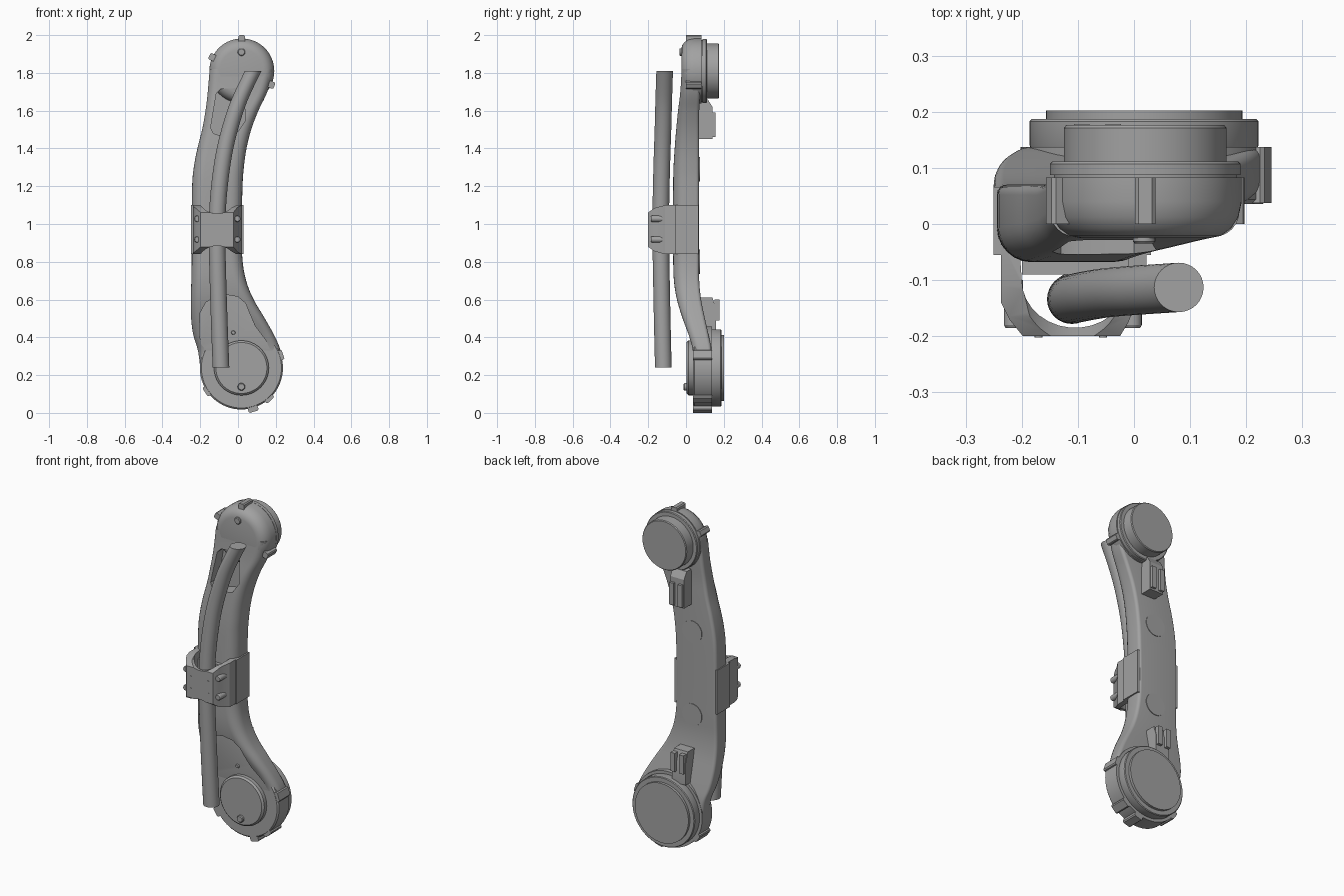
import bpy
import bmesh
from math import sin, cos, pi, radians

default_cube = bpy.data.objects.get("Cube")
if default_cube:
    bpy.data.objects.remove(default_cube, do_unlink=True)

grey = bpy.data.materials.new("plain grey")
grey.use_nodes = True
GREY_VALUE = (0.36, 0.36, 0.36, 1)
grey.diffuse_color = GREY_VALUE
grey.node_tree.nodes["Principled BSDF"].inputs["Base Color"].default_value = GREY_VALUE


def finish(name, bm):
    """Turn a bmesh into a named object with the grey material."""
    bmesh.ops.recalc_face_normals(bm, faces=bm.faces)
    mesh = bpy.data.meshes.new(name)
    bm.to_mesh(mesh)
    bm.free()
    mesh.materials.append(grey)
    obj = bpy.data.objects.new(name, mesh)
    bpy.context.collection.objects.link(obj)
    return obj


def select_only(obj):
    bpy.ops.object.select_all(action="DESELECT")
    obj.select_set(True)
    bpy.context.view_layer.objects.active = obj


def loft(name, rings):
    """Skin a list of equal point rings and cap both ends."""
    bm = bmesh.new()
    loops = [[bm.verts.new(point) for point in ring] for ring in rings]
    count = len(loops[0])
    for low, high in zip(loops, loops[1:]):
        for i in range(count):
            j = (i + 1) % count
            bm.faces.new((low[i], low[j], high[j], high[i]))
    bm.faces.new(loops[0])
    bm.faces.new(loops[-1])
    return finish(name, bm)


def prism(name, outline, axis, start, end):
    """Extrude a flat outline along one axis."""
    place = {
        "x": lambda a, b, depth: (depth, a, b),
        "y": lambda a, b, depth: (a, depth, b),
        "z": lambda a, b, depth: (a, b, depth),
    }[axis]
    return loft(name, [[place(a, b, depth) for a, b in outline] for depth in (start, end)])


def box(name, x, y, z):
    corners = [(x[0], z[0]), (x[1], z[0]), (x[1], z[1]), (x[0], z[1])]
    return prism(name, corners, "y", *y)


def turned(name, x, z, profile, sides=64):
    """Revolve (radius, y) steps about an axis parallel to y."""
    angles = [2 * pi * i / sides for i in range(sides)]
    return loft(name, [[(x + r * cos(t), y, z + r * sin(t)) for t in angles] for r, y in profile])


def smooth_rows(rows, steps=5):
    """Catmull-Rom interpolation through rows of numbers."""
    result = []
    for i in range(len(rows) - 1):
        a, b, c, d = rows[max(i - 1, 0)], rows[i], rows[i + 1], rows[min(i + 2, len(rows) - 1)]
        for step in range(steps):
            t = step / steps
            result.append([q + t / 2 * (r - p + t * (2 * p - 5 * q + 4 * r - s + t * (3 * (q - r) + s - p)))
                           for p, q, r, s in zip(a, b, c, d)])
    return result + [rows[-1]]


def boolean(obj, cutter, operation="DIFFERENCE"):
    mod = obj.modifiers.new("cut", "BOOLEAN")
    mod.object, mod.operation, mod.solver = cutter, operation, "EXACT"
    select_only(obj)
    bpy.ops.object.modifier_apply(modifier=mod.name)
    bpy.data.objects.remove(cutter, do_unlink=True)


def body_ring(z, left, right, front, back):
    """Rounded section: soft front corners, tight back corners."""
    soft, tight = 0.45 * (back - front), 0.018
    corners = [(left, front, 1, 1, soft, 180), (right, front, -1, 1, soft, 270),
               (right, back, -1, -1, tight, 0), (left, back, 1, -1, tight, 90)]
    ring = []
    for x, y, dx, dy, radius, turn in corners:
        for k in range(7):
            t = radians(turn + 15 * k)
            ring.append((x + radius * (dx + cos(t)), y + radius * (dy + sin(t)), z))
    return ring


# Curved arm between the two joints: z, left, right, front, back
arm_rows = [
    (0.24, -0.20, 0.235, 0.038, 0.135),
    (0.33, -0.212, 0.225, 0.036, 0.135),
    (0.41, -0.236, 0.192, 0.015, 0.12),
    (0.5, -0.248, 0.142, -0.018, 0.1),
    (0.6, -0.25, 0.083, -0.048, 0.08),
    (0.7, -0.247, 0.043, -0.064, 0.07),
    (0.82, -0.245, 0.023, -0.068, 0.07),
    (1.0, -0.245, 0.02, -0.068, 0.07),
    (1.2, -0.243, 0.024, -0.068, 0.07),
    (1.3, -0.234, 0.031, -0.066, 0.07),
    (1.4, -0.215, 0.045, -0.06, 0.07),
    (1.5, -0.19, 0.07, -0.052, 0.07),
    (1.6, -0.172, 0.108, -0.042, 0.07),
    (1.7, -0.16, 0.155, -0.03, 0.075),
    (1.82, -0.15, 0.188, -0.023, 0.08),
]
arm = loft("arm_body", [body_ring(*row) for row in smooth_rows(arm_rows)])

# Pockets sunk into the arm front
boolean(arm, prism("upper_pocket_cutter", [
    (-0.145, 1.51), (-0.13, 1.48), (-0.1, 1.47), (0, 1.49), (0.04, 1.55),
    (0.03, 1.69), (0, 1.72), (-0.09, 1.715), (-0.115, 1.69)], "y", -0.2, 0.03))
boolean(arm, prism("lower_pocket_cutter", [
    (-0.18, 0.29), (-0.205, 0.42), (-0.2, 0.53), (-0.17, 0.585), (-0.12, 0.615), (-0.06, 0.625),
    (0, 0.615), (0.04, 0.58), (0.06, 0.53), (0.09, 0.46), (0.15, 0.38), (0.19, 0.29)],
    "y", -0.2, 0.034))

# Upper joint
UP_X, UP_Z = 0.02, 1.81
turned("upper_joint_housing", UP_X, UP_Z, [
    (0.115, -0.025), (0.135, -0.021), (0.153, -0.008), (0.166, 0.012), (0.172, 0.04), (0.172, 0.083)])
turned("upper_joint_groove", UP_X, UP_Z, [(0.163, 0.08), (0.163, 0.09)])
turned("upper_joint_flange", UP_X, UP_Z, [(0.17, 0.087), (0.17, 0.107), (0.166, 0.111)])
turned("upper_joint_disc", UP_X, UP_Z, [(0.145, 0.1), (0.145, 0.171), (0.141, 0.176)])

# Lower joint
LOW_X, LOW_Z = 0.018, 0.238
turned("lower_joint_housing", LOW_X, LOW_Z, [(0.212, 0.036), (0.22, 0.044), (0.22, 0.137)])
turned("lower_joint_cap", LOW_X, LOW_Z, [(0.135, 0.003), (0.145, 0.013), (0.145, 0.045)])
turned("lower_joint_flange", LOW_X, LOW_Z, [(0.2, 0.13), (0.204, 0.14), (0.204, 0.183), (0.2, 0.187)])
turned("lower_joint_disc", LOW_X, LOW_Z, [(0.175, 0.18), (0.175, 0.202)])


def lug(name, x, z, angle, reach, half, front, back):
    """Small block standing out from a joint rim."""
    c, s = cos(radians(angle)), sin(radians(angle))
    outline = [(0.13, -half), (reach - 0.006, -half), (reach, 0.006 - half),
               (reach, half - 0.006), (reach - 0.006, half), (0.13, half)]
    prism(name, [(x + u * c - v * s, z + u * s + v * c) for u, v in outline], "y", front, back)


for angle in (90, 155, -25):
    lug("upper_joint_lug", UP_X, UP_Z, angle, 0.19, 0.018, 0, 0.083)
for angle, reach in ((18, 0.232), (-48, 0.232), (-74, 0.241), (214, 0.232)):
    lug("lower_joint_lug", LOW_X, LOW_Z, angle, reach, 0.027, 0.037, 0.137)

# Joint screws
for name, x, z, radius, front, back in (
        ("upper_screw", 0.018, 1.91, 0.02, -0.035, 0), ("lower_screw", 0.018, 0.138, 0.02, -0.012, 0.02),
        ("small_screw", -0.025, 0.425, 0.011, 0.025, 0.06)):
    turned(name, x, z, [(radius * 0.8, front), (radius, front + 0.004), (radius, back)], 20)

# Round covers on the arm back
for z in (1.29, 0.8):
    turned("back_cover", -0.09, z, [(0.064, 0.06), (0.064, 0.073)], 48)

# Rear connectors: a sloped block with two prongs
for name, x, outline, prong_y, prong_z in (
        ("upper_connector", -0.04, [(0.06, 1.66), (0.115, 1.66), (0.14, 1.62), (0.14, 1.45), (0.06, 1.45)],
         (0.13, 0.155), (1.46, 1.59)),
        ("lower_connector", -0.065, [(0.06, 0.42), (0.16, 0.42), (0.16, 0.55), (0.14, 0.61), (0.06, 0.61)],
         (0.15, 0.178), (0.49, 0.6))):
    prism(name, outline, "x", x - 0.045, x + 0.045)
    for side in (-1, 1):
        box(name + "_prong", (x + side * 0.028 - 0.014, x + side * 0.028 + 0.014), prong_y, prong_z)

# Cable hose: z, x, y
hose_rows = [
    (0.24, -0.09, -0.12), (0.45, -0.098, -0.125), (0.7, -0.106, -0.13), (0.95, -0.111, -0.134),
    (1.15, -0.103, -0.132), (1.35, -0.078, -0.127), (1.5, -0.044, -0.122), (1.65, 0.005, -0.118),
    (1.81, 0.08, -0.113)]
HOSE = 0.044
loft("cable_hose", [[(x + HOSE * cos(pi * i / 16), y + HOSE * sin(pi * i / 16), z) for i in range(32)]
                    for z, x, y in smooth_rows(hose_rows)])

# Clamp bracket: bridge profile, sloped ends and scooped top and bottom
arch = [(-0.105 + 0.095 * cos(t), -0.1 + 0.085 * sin(t))
        for t in (radians(360 - 12 * k) for k in range(16))]
clamp = prism("clamp_bracket", [
    (-0.205, -0.03), (-0.237, -0.03), (-0.237, -0.14), (-0.222, -0.17), (-0.198, -0.2), (-0.025, -0.2),
    (-0.01, -0.175), (0.004, -0.14), (0.022, -0.11), (0.022, -0.03), (-0.01, -0.03)] + arch,
    "z", 0.8, 1.15)
boolean(clamp, prism("clamp_limit", [
    (0, 0.84), (-0.11, 0.84), (-0.165, 0.855), (-0.21, 0.885),
    (-0.21, 1.055), (-0.165, 1.085), (-0.11, 1.1), (0, 1.1)], "x", -0.4, 0.2), "INTERSECT")
for z in (1.165, 0.775):
    boolean(clamp, turned("clamp_scoop", -0.11, z, [(0.11, -0.3), (0.11, 0.1)], 48))

# Clamp fittings
box("hose_saddle", (-0.2, -0.01), (-0.09, -0.06), (0.88, 1.06))
for left in (-0.25, 0):
    box("side_pad", (left, left + 0.03), (-0.055, 0.066), (0.84, 1.1))
for z in (0.918, 1.028):
    for x in (-0.215, -0.003):
        turned("clamp_screw", x, z, [(0.014, -0.185), (0.017, -0.18), (0.017, -0.1)], 20)
for z in (0.932, 1.003):
    for x in (-0.17, -0.055):
        turned("clamp_pin", x, z, [(0.007, -0.202), (0.007, -0.195)], 12)

# Soft shading with crisp edges
for obj in list(bpy.context.collection.objects):
    if obj.type == "MESH" and grey.name in obj.data.materials:
        select_only(obj)
        bpy.ops.object.shade_smooth_by_angle(angle=radians(30))
